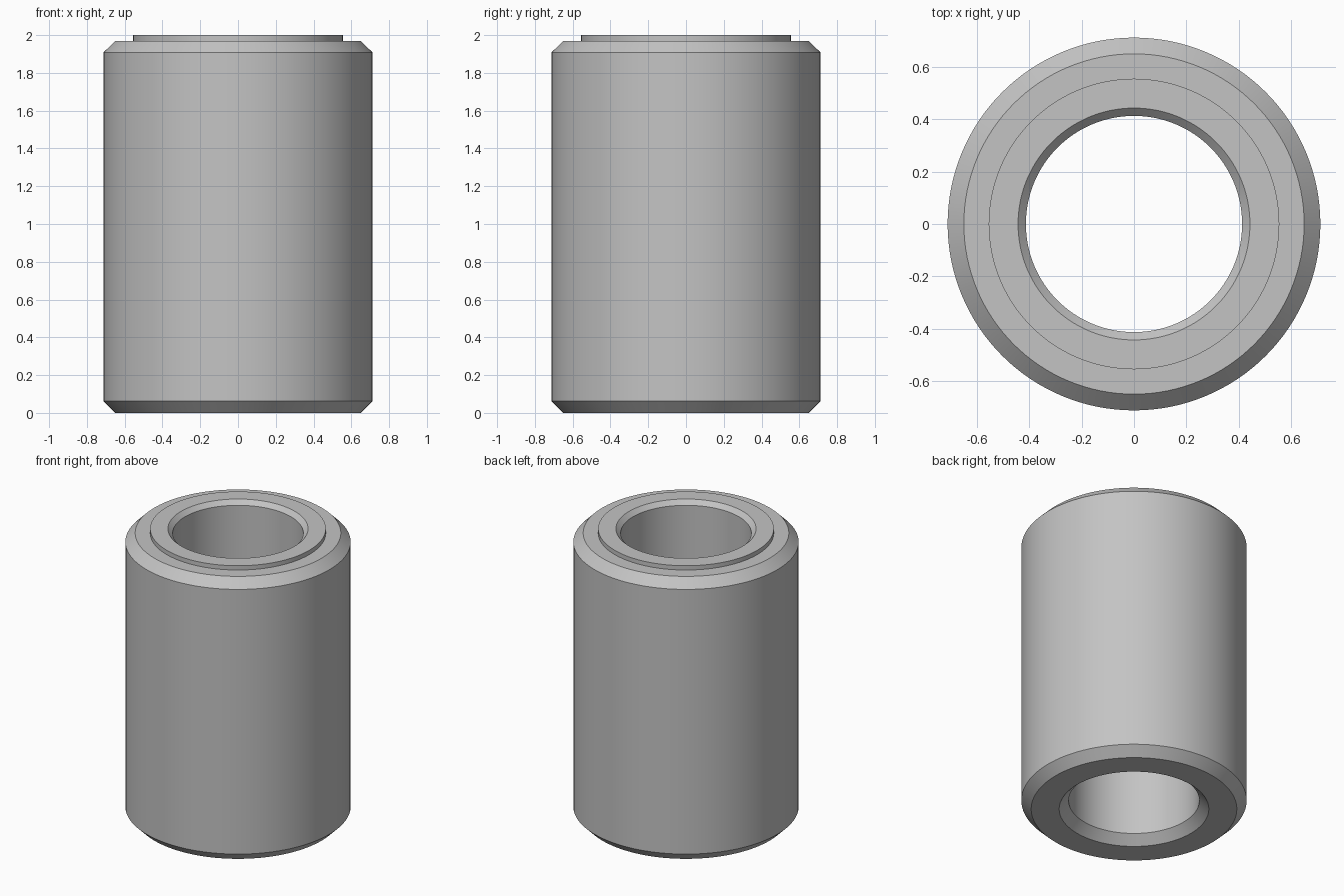
import bpy
import bmesh
import math

cube = bpy.data.objects.get("Cube")
if cube:
    bpy.data.objects.remove(cube, do_unlink=True)

SEGMENTS = 128

# Plain grey metal
metal = bpy.data.materials.new("grey_metal")
metal.use_nodes = True
grey = (0.55, 0.55, 0.55, 1)
metal.diffuse_color = grey
metal.node_tree.nodes["Principled BSDF"].inputs["Base Color"].default_value = grey


def lathe(name, profile):
    """Turn a closed (radius, height) outline around the z axis."""
    bm = bmesh.new()
    rings = []
    for i in range(SEGMENTS):
        a = math.tau * i / SEGMENTS
        rings.append([bm.verts.new((r * math.cos(a), r * math.sin(a), z)) for r, z in profile])
    for i, ring in enumerate(rings):
        after = rings[(i + 1) % SEGMENTS]
        for j in range(len(profile)):
            k = (j + 1) % len(profile)
            bm.faces.new((ring[j], after[j], after[k], ring[k]))
    bmesh.ops.recalc_face_normals(bm, faces=bm.faces)
    mesh = bpy.data.meshes.new(name)
    bm.to_mesh(mesh)
    bm.free()
    mesh.materials.append(metal)
    obj = bpy.data.objects.new(name, mesh)
    bpy.context.collection.objects.link(obj)
    bpy.ops.object.select_all(action="DESELECT")
    obj.select_set(True)
    bpy.context.view_layer.objects.active = obj
    bpy.ops.object.shade_smooth_by_angle(angle=math.radians(25))
    return obj


# Thick sleeve: chamfered outside, raised collar on top, chamfered bore
outer, bore, collar = 0.712, 0.413, 0.555
chamfer, shoulder = 0.062, 1.97
lathe("bushing_sleeve", [
    (outer - chamfer, 0),
    (outer, chamfer),
    (outer, shoulder - chamfer),
    (outer - chamfer, shoulder),
    (collar, shoulder),
    (collar, 2),
    (bore + 0.03, 2),
    (bore, 1.97),
    (bore, 0.06),
    (bore + 0.06, 0),
])
